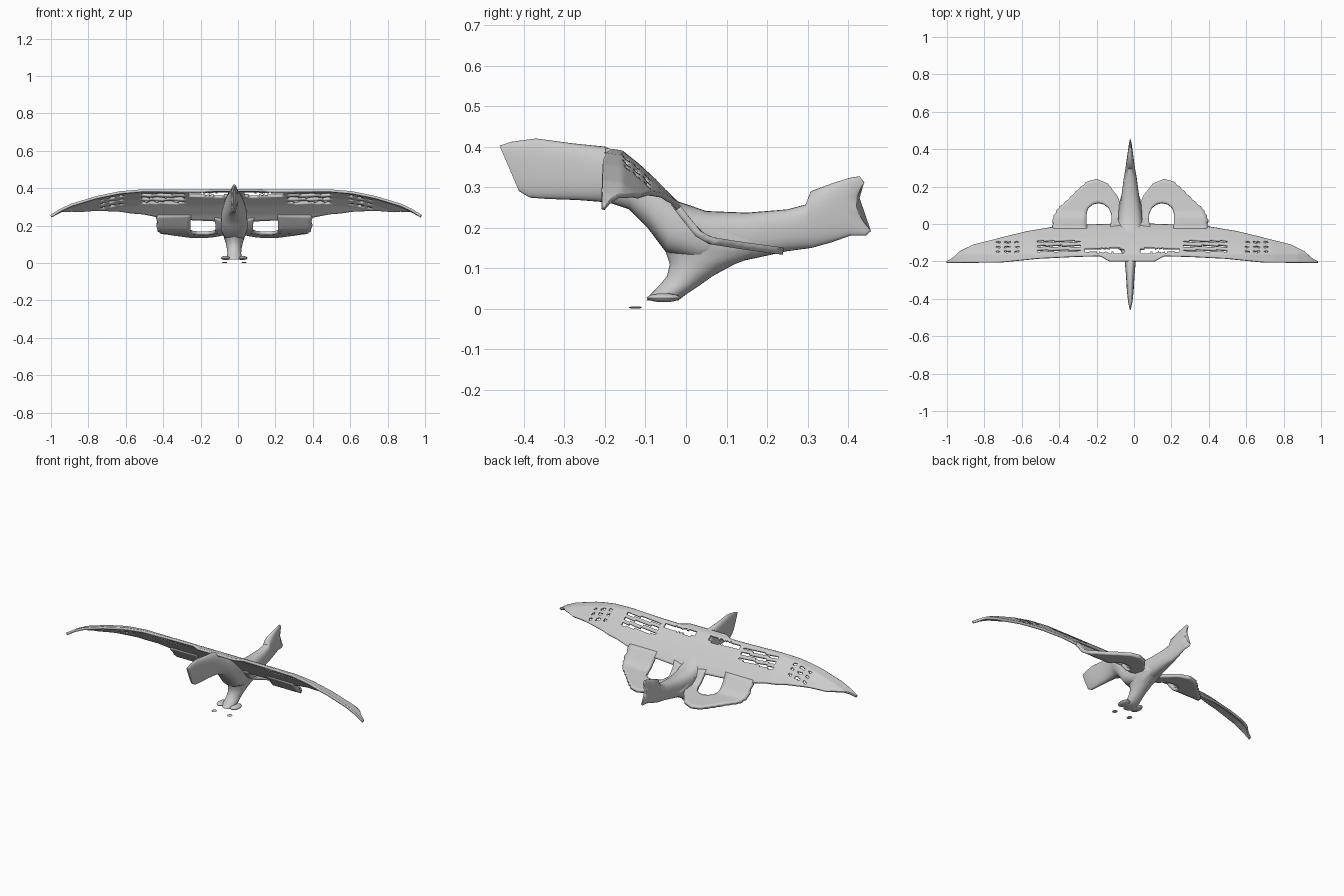
import bpy, bmesh, math
from mathutils import Vector

if "Cube" in bpy.data.objects:
    bpy.data.objects.remove(bpy.data.objects["Cube"])

CX = -0.02  # the body sits slightly left of the wing centre


def interp(table, t):
    if t <= table[0][0]:
        return table[0][1]
    for (a, va), (b, vb) in zip(table, table[1:]):
        if t <= b:
            return va + (vb - va) * (t - a) / (b - a)
    return table[-1][1]


def finish(bm, name, angle=50):
    bmesh.ops.recalc_face_normals(bm, faces=bm.faces)
    me = bpy.data.meshes.new(name)
    bm.to_mesh(me)
    bm.free()
    ob = bpy.data.objects.new(name, me)
    bpy.context.collection.objects.link(ob)
    bpy.ops.object.select_all(action='DESELECT')
    bpy.context.view_layer.objects.active = ob
    ob.select_set(True)
    bpy.ops.object.shade_smooth_by_angle(angle=math.radians(angle))
    return ob


def loft(name, rings):
    bm = bmesh.new()
    vs = [[bm.verts.new(p) for p in r] for r in rings]
    n = len(vs[0])
    for a, b in zip(vs, vs[1:]):
        for i in range(n):
            j = (i + 1) % n
            bm.faces.new((a[i], a[j], b[j], b[i]))
    bm.faces.new(vs[0])
    bm.faces.new(vs[-1])
    return finish(bm, name)


def sheet(name, rows, thickness, cx, hole=lambda p: False):
    bm = bmesh.new()
    vs = [[bm.verts.new(p) for p in r] for r in rows]
    for a, b in zip(vs, vs[1:]):
        for i in range(len(a) - 1):
            q = (a[i], a[i + 1], b[i + 1], b[i])
            if not hole(sum((v.co for v in q), Vector()) / 4):
                bm.faces.new(q)
    ob = finish(bm, name)
    ob.location.x = cx
    m = ob.modifiers.new("mirror", 'MIRROR')
    m.merge_threshold = 0.001
    s = ob.modifiers.new("solid", 'SOLIDIFY')
    s.thickness, s.offset = thickness, 0
    return ob


def spow(v, e):
    return math.copysign(abs(v) ** e, v)


# body: slim upright sections from front plate to tail (top y,z, bottom y,z, half width, bend)
stations = [
    (-.460, .402, -.412, .290, .005, 0), (-.430, .412, -.385, .274, .012, 0),
    (-.370, .420, -.345, .271, .018, 0), (-.280, .408, -.265, .268, .023, 0),
    (-.200, .400, -.190, .262, .030, 0), (-.150, .375, -.140, .245, .050, 0),
    (-.080, .322, -.095, .200, .068, 0), (-.020, .265, -.050, .140, .072, 0),
    (.050, .241, .030, .115, .064, 0), (.150, .237, .140, .118, .048, 0),
    (.250, .245, .250, .142, .034, 0), (.295, .257, .295, .148, .026, 0),
    (.308, .290, .310, .150, .024, 0), (.360, .309, .360, .164, .017, 0),
    (.400, .322, .405, .180, .012, -.006), (.428, .327, .445, .181, .008, -.016),
    (.440, .312, .457, .192, .004, -.026)]
rings = []
for ty, tz, by, bz, w, bend in stations:
    ring = []
    for i in range(28):
        a = 2 * math.pi * i / 28
        t = .5 + .5 * spow(math.cos(a), .8)
        ring.append((CX + w * spow(math.sin(a), .8),
                     by + (ty - by) * t + bend * 4 * t * (1 - t), bz + (tz - bz) * t))
    rings.append(ring)
loft("body", rings)

# leg: column narrowing down to the feet (z, front y, back y, half width)
rings = []
for z, y0, y1, w in [(.21, -.095, .10, .066), (.17, -.065, .20, .062), (.14, -.050, .20, .056),
                     (.11, -.040, .12, .046), (.08, -.047, .065, .040), (.055, -.068, .03, .037),
                     (.035, -.088, 0, .040), (.02, -.098, -.02, .034)]:
    rings.append([(CX + w * math.sin(2 * math.pi * i / 24),
                   (y0 + y1) / 2 + (y1 - y0) / 2 * math.cos(2 * math.pi * i / 24), z)
                  for i in range(24)])
loft("leg", rings)

# feet and small claw fragments
for side in (-1, 1):
    for name, x, y, z, rx, ry, rz in [("foot", .045, -.055, .027, .026, .042, .011),
                                      ("claw", .052, -.125, .003, .014, .016, .003)]:
        bm = bmesh.new()
        bmesh.ops.create_uvsphere(bm, u_segments=16, v_segments=8, radius=1)
        for v in bm.verts:
            v.co = (CX + side * x + v.co.x * rx, y + v.co.y * ry, z + v.co.z * rz)
        finish(bm, name)

# shared slope of both wing sheets, and the wing outline
slope = [(-.21, .391), (-.16, .384), (-.12, .352), (-.08, .315), (-.03, .262), (0, .222),
         (.03, .185), (.06, .168), (.15, .154), (.24, .142)]
drop = [(.5, 0), (.62, .012), (.75, .04), (.88, .08), (.94, .108), (.99, .14)]
lead = [(0, -.2), (.12, -.2), (.17, -.172), (.3, -.175), (.5, -.185), (.7, -.205), (.99, -.208)]
trail = [(0, 0), (.28, -.01), (.42, -.02), (.56, -.043), (.68, -.072), (.77, -.095),
         (.85, -.115), (.92, -.15), (.96, -.185), (.99, -.2)]


def slits(p):
    x, y = p.x, p.y
    if .04 < x < .25 and -.155 < y < -.13:
        return True
    if .27 < x < .51:
        return any(abs(y - c) < .0055 for c in (-.145, -.12, -.096))
    if .58 < x < .74:
        return any(abs(y - c) < .005 for c in (-.15, -.125, -.1)) and (x * 20) % 1 < .55
    return False


rows = []
for i in range(91):
    x = .99 * i / 90
    y0, y1 = interp(lead, x), interp(trail, x)
    rows.append([(x, y, interp(slope, y) - interp(drop, x))
                 for y in (y0 + (y1 - y0) * k / 24 for k in range(25))])
sheet("main_wing", rows, .014, -.01, slits)

# hind wings: arched bands from the main wing round to the body (inner x,y, outer x,y)
band = [(.23, -.03, .41, -.03), (.235, .01, .41, .03), (.235, .05, .385, .08),
        (.225, .085, .33, .13), (.2, .105, .275, .185), (.17, .112, .225, .228),
        (.14, .105, .18, .24), (.115, .085, .12, .215), (.1, .05, .07, .15),
        (.1, .01, .03, .06), (.11, -.03, 0, -.03)]
rows = []
for n, (a, b) in enumerate(zip(band, band[1:])):
    for s in range(4):
        ix, iy, ox, oy = (p + (q - p) * s / 4 for p, q in zip(a, b))
        # ragged outer feathers
        r = 1 + (.04 if s % 2 and n < 5 else 0)
        rows.append([(x, y, interp(slope, y)) for x, y in
                     ((ix + (ox - ix) * r * k / 8, iy + (oy - iy) * r * k / 8) for k in range(9))])
sheet("hind_wing", rows, .018, CX)
